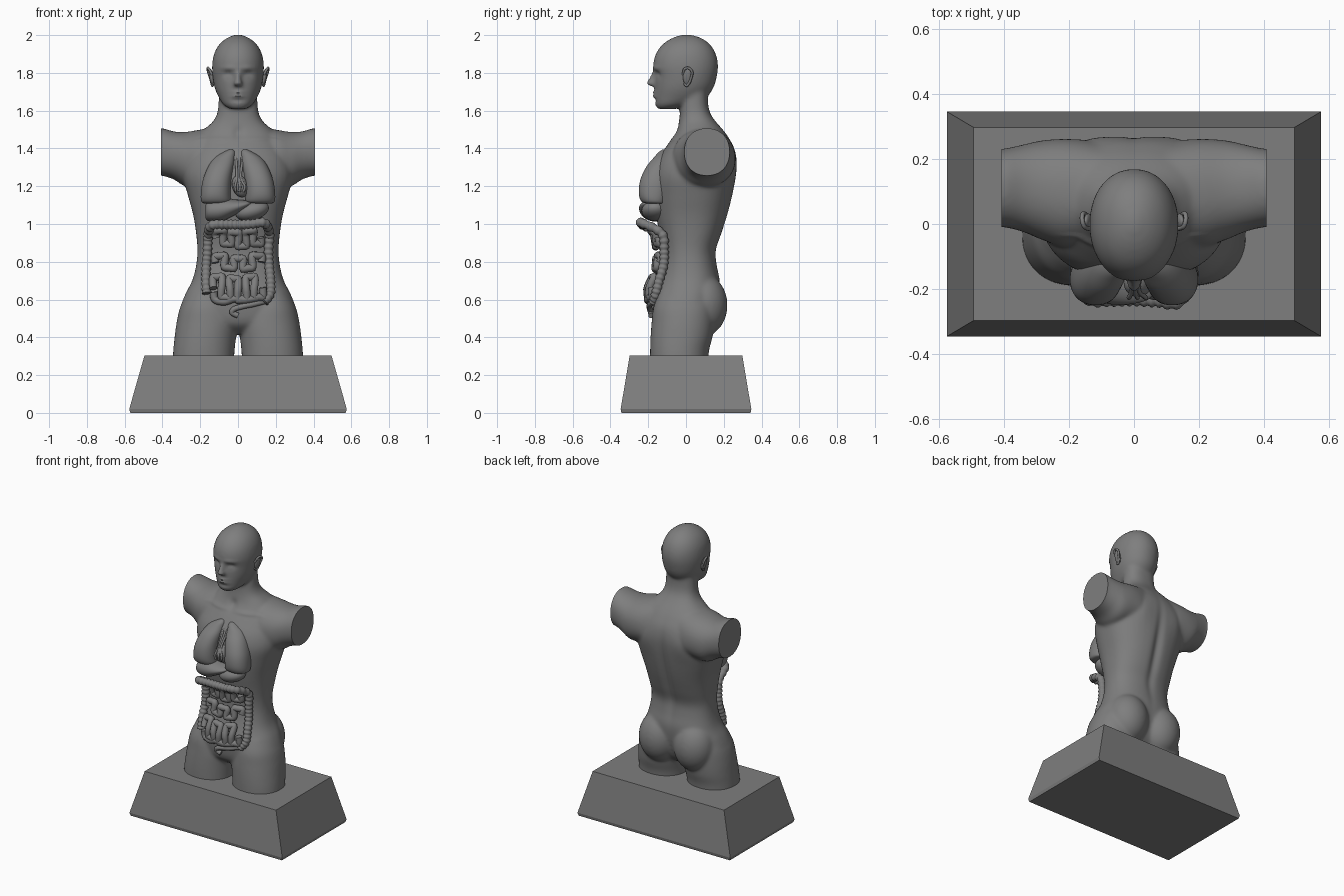
import bpy, bmesh, math
from mathutils import Matrix, Vector

default = bpy.data.objects.get("Cube")
if default:
    bpy.data.objects.remove(default, do_unlink=True)

grey = bpy.data.materials.new("dark_grey")
grey.use_nodes = True
grey.diffuse_color = (0.21, 0.21, 0.21, 1)
grey.node_tree.nodes["Principled BSDF"].inputs["Base Color"].default_value = grey.diffuse_color


def spline(rows, steps):
    """Smooth interpolation through rows of numbers."""
    out = []
    last = len(rows) - 1
    for i in range(last):
        a, b, c, d = (rows[max(0, min(last, i + k))] for k in (-1, 0, 1, 2))
        for s in range(steps):
            t = s / steps
            out.append([q + t / 2 * (r - p + t * (2 * p - 5 * q + 4 * r - e + t * (3 * (q - r) + e - p)))
                        for p, q, r, e in zip(a, b, c, d)])
    return out + [list(rows[-1])]


def loft(bm, rows, axis="z", side=1, sides=40, power=2.0, steps=4):
    """Skin rounded sections; each row is position, u low, u high, v low, v high."""
    rings = []
    for w, u0, u1, v0, v1 in spline(rows, steps):
        ring = []
        for k in range(sides):
            ang = math.tau * (k + 0.5) / sides
            c, s = math.cos(ang), math.sin(ang)
            u = (u0 + u1) / 2 + (u1 - u0) / 2 * math.copysign(abs(c) ** (2 / power), c)
            v = (v0 + v1) / 2 + (v1 - v0) / 2 * math.copysign(abs(s) ** (2 / power), s)
            p = (u, v, w) if axis == "z" else (w, u, v)
            ring.append(bm.verts.new((p[0] * side, p[1], p[2])))
        rings.append(ring)
    for low, high in zip(rings, rings[1:]):
        for k in range(sides):
            n = (k + 1) % sides
            bm.faces.new((low[k], low[n], high[n], high[k]))
    bm.faces.new(rings[0])
    bm.faces.new(rings[-1])


def ball(bm, centre, radii, tilt=0):
    m = Matrix.Translation(centre) @ Matrix.Rotation(tilt, 4, "Y") @ Matrix.Diagonal((*radii, 1))
    bmesh.ops.create_uvsphere(bm, u_segments=32, v_segments=20, radius=1, matrix=m)


def add_object(name, mesh, smooth=True):
    obj = bpy.data.objects.new(name, mesh)
    bpy.context.collection.objects.link(obj)
    mesh.materials.clear()
    mesh.materials.append(grey)
    if smooth:
        bpy.ops.object.select_all(action="DESELECT")
        obj.select_set(True)
        bpy.context.view_layer.objects.active = obj
        bpy.ops.object.shade_smooth_by_angle(angle=math.radians(45))
    return obj


def finish(name, bm, smooth=True):
    bmesh.ops.recalc_face_normals(bm, faces=bm.faces)
    mesh = bpy.data.meshes.new(name)
    bm.to_mesh(mesh)
    bm.free()
    return add_object(name, mesh, smooth)


def evaluated_mesh(obj):
    graph = bpy.context.evaluated_depsgraph_get()
    return bpy.data.meshes.new_from_object(obj.evaluated_get(graph))


def tube(name, points, radius, steps=8, ripple=0.0, period=4):
    """Round tube along a path, optionally pinched at even intervals."""
    curve = bpy.data.curves.new(name + "_path", "CURVE")
    curve.dimensions = "3D"
    curve.bevel_depth = radius
    curve.bevel_resolution = 3
    curve.use_fill_caps = True
    path = spline(points, steps)
    line = curve.splines.new("POLY")
    line.points.add(len(path) - 1)
    for i, (pt, co) in enumerate(zip(line.points, path)):
        pt.co = (*co, 1)
        pt.radius = 1 - ripple + ripple * abs(math.sin(math.pi * (i + 0.5) / period))
    temp = bpy.data.objects.new(name + "_path", curve)
    bpy.context.collection.objects.link(temp)
    mesh = evaluated_mesh(temp)
    bpy.data.objects.remove(temp, do_unlink=True)
    return add_object(name, mesh)


# Plinth
bm = bmesh.new()
loft(bm, [(z, -x, x, -y, y) for z, x, y in ((0, .57, .342), (.02, .576, .346), (.305, .495, .298))],
     sides=4, power=2000, steps=1)
finish("plinth", bm, smooth=False)

# Body volumes: torso and neck
bm = bmesh.new()
torso = [(.42, .12, -.10, .08), (.47, .25, -.16, .13), (.55, .300, -.178, .16), (.62, .283, -.175, .175),
         (.70, .243, -.15, .18), (.78, .222, -.13, .165), (.86, .215, -.125, .16), (.95, .222, -.14, .19),
         (1.05, .238, -.16, .222), (1.15, .265, -.17, .247), (1.25, .29, -.172, .265), (1.33, .28, -.153, .27),
         (1.40, .25, -.112, .257), (1.46, .215, -.07, .225), (1.50, .18, -.048, .195), (1.54, .135, -.038, .16),
         (1.58, .112, -.033, .132), (1.63, .104, -.03, .118), (1.72, .1, -.02, .115)]
loft(bm, [(z, -w, w, f, b) for z, w, f, b in torso], power=2.4)

# Head
head = [(1.608, .04, -.148, -.06), (1.63, .076, -.163, .02), (1.67, .102, -.166, .105), (1.72, .123, -.166, .145),
        (1.78, .134, -.166, .163), (1.84, .137, -.174, .17), (1.90, .127, -.16, .158), (1.95, .1, -.125, .128),
        (1.985, .058, -.072, .08), (2.003, .012, -.015, .02)]
loft(bm, [(z, -w, w, f, b) for z, w, f, b in head], power=2.1)
loft(bm, [(1.73, -.026, .026, -.196, -.14), (1.745, -.025, .025, -.211, -.14),
          (1.765, -.016, .016, -.201, -.14), (1.81, -.012, .012, -.178, -.14)])

# Arm stumps, legs and buttocks
arm = [(.08, -.04, .24, 1.2, 1.52), (.2, -.07, .26, 1.2, 1.5), (.28, -.05, .258, 1.2, 1.487),
       (.34, -.025, .245, 1.236, 1.49), (.40, -.01, .232, 1.255, 1.507), (.45, -.01, .23, 1.26, 1.505)]
leg = [(.25, .022, .347, -.19, .115), (.33, .018, .343, -.19, .122), (.40, .01, .336, -.188, .14),
       (.48, .0, .325, -.182, .15), (.56, .02, .306, -.172, .15), (.64, .05, .268, -.14, .14)]
for side in (-1, 1):
    loft(bm, arm, axis="x", side=side, power=2.2)
    loft(bm, leg, side=side, power=2.15)
    ball(bm, (.13 * side, .09, .57), (.135, .13, .165))

# Blend the volumes into one skin
body = finish("body_volumes", bm)
remesh = body.modifiers.new("blend", "REMESH")
remesh.mode = "VOXEL"
remesh.voxel_size = 0.009
skin = evaluated_mesh(body)
bpy.data.objects.remove(body, do_unlink=True)
bm = bmesh.new()
bm.from_mesh(skin)
for _ in range(7):
    bmesh.ops.smooth_vert(bm, verts=bm.verts, factor=0.5, use_axis_x=True, use_axis_y=True, use_axis_z=True)

# Soft dents and swellings: x, z, x radius, z radius, push along y, facing
dents = [(.052, 1.79, .026, .02, .016, -1), (.05, 1.782, .018, .012, -.007, -1), (.05, 1.825, .04, .012, -.006, -1),
         (0, 1.686, .032, .017, -.014, -1), (0, 1.688, .034, .004, .008, -1), (0, 1.655, .035, .008, .006, -1),
         (0, 1.48, .025, .03, .012, -1), (.12, 1.45, .09, .012, -.006, -1), (0, 1.05, .03, .25, -.018, 1),
         (.14, 1.3, .06, .09, .008, 1)]
for v in bm.verts:
    if v.co.y * (1 if v.co.z < 1.6 else -1) and abs(v.co.y) > .03:
        x, z, facing = abs(v.co.x), v.co.z, math.copysign(1, v.co.y)
        v.co.y += sum(d * math.exp(-((x - cx) / rx) ** 2 - ((z - cz) / rz) ** 2)
                      for cx, cz, rx, rz, d, f in dents if f == facing)

# Flat cuts at both arms and under the legs
for co, normal in (((.408, 0, 0), (1, 0, 0)), ((-.408, 0, 0), (-1, 0, 0)), ((0, 0, .3), (0, 0, -1))):
    cut = bmesh.ops.bisect_plane(bm, geom=bm.verts[:] + bm.edges[:] + bm.faces[:], plane_co=co,
                                 plane_no=normal, clear_outer=True)["geom_cut"]
    bmesh.ops.holes_fill(bm, edges=[e for e in cut if isinstance(e, bmesh.types.BMEdge)], sides=0)
finish("body", bm)

# Ears
for name, side in (("right", -1), ("left", 1)):
    bm = bmesh.new()
    ball(bm, (.14 * side, .008, 1.778), (.012, .024, .046), .2 * side)
    finish(name + "_ear", bm)
    rim = [(.137, -.015, 1.79), (.153, -.008, 1.82), (.16, .015, 1.825), (.157, .032, 1.805),
           (.146, .026, 1.77), (.136, .006, 1.733), (.132, -.008, 1.745)]
    tube(name + "_ear_rim", [(x * side, y, z) for x, y, z in rim], .007)

# Lungs
lung = [(1.108, .06, .175, -.205, -.1), (1.118, .04, .194, -.235, -.1), (1.16, .04, .197, -.25, -.09),
        (1.23, .036, .187, -.243, -.08), (1.30, .024, .16, -.212, -.07), (1.35, .016, .125, -.172, -.06),
        (1.38, .014, .08, -.145, -.06), (1.394, .025, .05, -.125, -.07)]
for name, side in (("right_lung", -1), ("left_lung", 1)):
    bm = bmesh.new()
    loft(bm, lung, side=side, power=2.2)
    finish(name, bm)

# Heart with vessels, liver, stomach
bm = bmesh.new()
ball(bm, (.012, -.18, 1.2), (.042, .045, .06), -.3)
finish("heart", bm)
for i, x in enumerate((-.012, .008, .028)):
    tube("heart_vessel_%d" % i, [(x, -.222, 1.17), (x * 1.3, -.226, 1.2), (x / 2, -.2, 1.25), (x, -.13, 1.36)], .007)
bm = bmesh.new()
loft(bm, [(-.172, -.2, -.1, 1.03, 1.1), (-.155, -.225, -.08, 1.015, 1.125), (-.09, -.245, -.08, 1.015, 1.135),
          (-.02, -.248, -.08, 1.045, 1.13), (.04, -.235, -.1, 1.08, 1.125), (.066, -.21, -.13, 1.1, 1.12)], axis="x")
finish("liver", bm)
bm = bmesh.new()
ball(bm, (.075, -.165, 1.07), (.09, .07, .05), -.25)
finish("stomach", bm)

# Intestines rest on the belly, following its depth
depth = [(.5, -.18), (.58, -.2), (.66, -.207), (.75, -.165), (.85, -.155), (.95, -.172), (1.0, -.232), (1.1, -.23)]


def on_belly(x, z):
    for (z0, y0), (z1, y1) in zip(depth, depth[1:]):
        if z <= z1:
            return (x, y0 + (y1 - y0) * (z - z0) / (z1 - z0) + .045 * (x / .17) ** 2 * (z < .98), z)


colon = [(-.165, .63), (-.17, .7), (-.168, .78), (-.162, .86), (-.158, .94), (-.14, .992), (-.07, .998), (0, .997),
         (.07, 1.0), (.14, 1.005), (.166, .95), (.162, .86), (.165, .78), (.172, .7), (.17, .63), (.135, .585)]
tube("large_intestine", [on_belly(*p) for p in colon], .027, steps=12, ripple=.3, period=4)
tube("rectum", [on_belly(*p) for p in ((.14, .59), (.08, .575), (.03, .565), (-.02, .55), (-.03, .53), (0, .515))], .015)

coils = [("upper", -.115, .12, .925, .036, 6), ("middle", -.12, .125, .795, .03, 5), ("lower", -.13, .13, .66, .055, 6)]
for name, x0, x1, mid, height, passes in coils:
    count = passes * 8
    path = []
    for i in range(count + 1):
        t = i / count
        swing = max(-1, min(1, 1.5 * math.sin(math.pi * passes * t)))
        lean = .012 * math.sin(2 * math.pi * passes * t)
        path.append(on_belly(x0 + (x1 - x0) * t - lean, mid + height * swing + .008 * math.sin(9 * t)))
    tube(name + "_small_intestine", path, .021, steps=2)
tube("bottom_small_intestine", [on_belly(*p) for p in ((-.13, .64), (-.12, .6), (-.07, .59), (-.02, .605), (.04, .6), (.1, .61))], .021)
